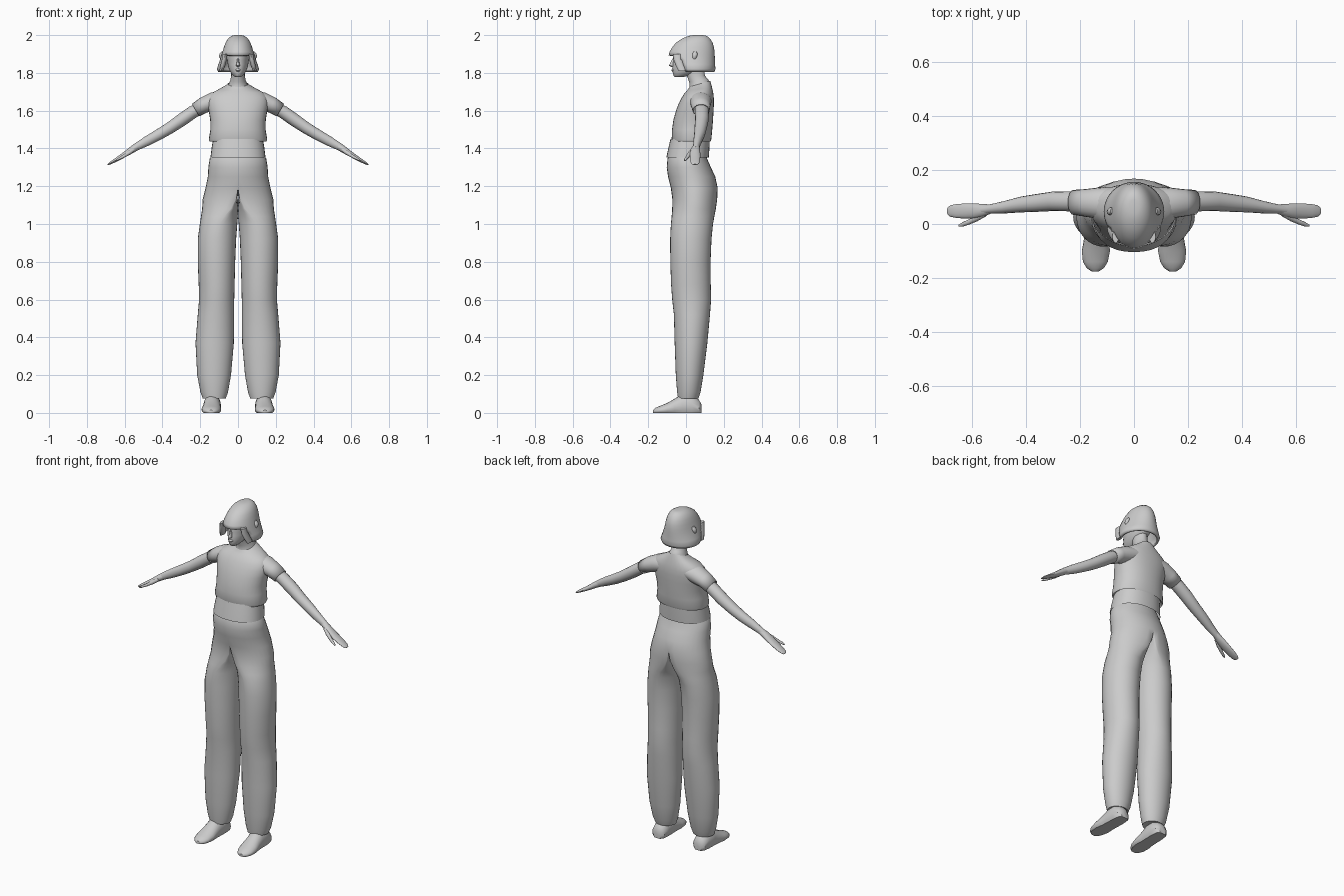
import bpy, bmesh, math
from mathutils import Vector

grey = bpy.data.materials.new("plain grey")
grey.diffuse_color = (0.6, 0.6, 0.6, 1)


def loft(name, rings, caps=(True, True), mirror=False, flip=False, drop=None, thick=0, angle=50):
    """Skin a list of equal point rings; drop(centre) removes unwanted faces."""
    bm = bmesh.new()
    rows = [[bm.verts.new(p) for p in r] for r in rings]
    n = len(rows[0])
    for a, b in zip(rows, rows[1:]):
        for i in range(n):
            j = (i + 1) % n
            bm.faces.new((a[i], a[j], b[j], b[i]))
    if caps[0]:
        bm.faces.new(rows[0])
    if caps[1]:
        bm.faces.new(rows[-1])
    bmesh.ops.recalc_face_normals(bm, faces=bm.faces)
    if flip:
        bmesh.ops.reverse_faces(bm, faces=bm.faces)
    if drop:
        gone = [f for f in bm.faces if drop(f.calc_center_median())]
        bmesh.ops.delete(bm, geom=gone, context='FACES')
    me = bpy.data.meshes.new(name)
    bm.to_mesh(me)
    bm.free()
    me.polygons.foreach_set("use_smooth", [True] * len(me.polygons))
    me.set_sharp_from_angle(angle=math.radians(angle))
    me.materials.append(grey)
    ob = bpy.data.objects.new(name, me)
    bpy.context.collection.objects.link(ob)
    if thick:
        s = ob.modifiers.new("thickness", 'SOLIDIFY')
        s.thickness, s.offset = thick, -1
    if mirror:
        m = ob.modifiers.new("mirror", 'MIRROR')
        m.use_clip, m.merge_threshold = True, 0.0005
    return ob


def angles(n):
    return [2 * math.pi * i / n for i in range(n)]


def level(z, rx, front, back, tilt=0, n=32, cx=0, power=1.0):
    """Horizontal oval; power below 1 makes it boxier."""
    cy, ry = (front + back) / 2, (back - front) / 2
    sp = lambda v: math.copysign(abs(v) ** power, v)
    return [(cx + rx * sp(math.cos(a)), cy + ry * sp(math.sin(a)),
             z + tilt * math.sin(a)) for a in angles(n)]


def limb(points, n=16):
    """Ovals square to a path; each point is x, y, z, half height, half depth."""
    out = []
    for i, (x, y, z, rv, ry) in enumerate(points):
        p, q = points[max(i - 1, 0)], points[min(i + 1, len(points) - 1)]
        t = Vector((q[0] - p[0], 0, q[2] - p[2])).normalized()
        v = Vector((-t.z, 0, t.x))
        out.append([Vector((x, y, z)) + v * rv * math.sin(a)
                    + Vector((0, ry * math.cos(a), 0)) for a in angles(n)])
    return out


# Trousers: half-hip sections blending into a full leg tube, mirrored
# z, inner x, outer x, front y, back y, leg blend
trouser_rows = [
    (1.375, 0, .130, -.085, .105, 0), (1.345, 0, .150, -.098, .112, 0),
    (1.30, 0, .157, -.102, .132, 0), (1.25, 0, .160, -.095, .155, 0),
    (1.19, 0, .172, -.080, .168, 0), (1.13, 0, .187, -.072, .165, .12),
    (1.08, 0, .190, -.073, .158, .4), (1.04, 0, .196, -.076, .150, .75),
    (1.00, .004, .202, -.080, .143, .95), (.92, .010, .213, -.084, .135, 1),
    (.80, .015, .213, -.083, .130, 1), (.68, .018, .208, -.079, .131, 1),
    (.60, .020, .206, -.073, .133, 1), (.52, .021, .213, -.064, .127, 1),
    (.37, .022, .225, -.060, .113, 1), (.20, .037, .216, -.054, .092, 1),
    (.11, .053, .199, -.047, .077, 1), (.075, .065, .186, -.042, .065, 1),
    (.08, .085, .170, -.025, .050, 1)]
rings = []
for z, inner, outer, f, b, w in trouser_rows:
    cx, rx, cy, ry = (inner + outer) / 2, (outer - inner) / 2, (f + b) / 2, (b - f) / 2
    rings.append([(w * (cx + rx * math.cos(a)) + (1 - w) * outer * max(math.cos(a), 0),
                   cy + ry * math.sin(a), z) for a in angles(32)])
loft("trousers", rings, caps=(False, True), mirror=True,
     drop=lambda c: c.x < .0008 and c.z > 1.03, angle=70)

# Shoes: sections along y with a flat sole
# y, centre x, half width, height
shoe_rows = [(.082, .135, .022, .045), (.068, .135, .040, .070), (.03, .136, .046, .10),
             (-.02, .137, .046, .10), (-.06, .139, .047, .075), (-.10, .141, .052, .052),
             (-.14, .143, .046, .036), (-.163, .143, .032, .026), (-.175, .143, .014, .015)]
loft("shoe", [[(cx + rx * math.cos(a), y, max(0, h * (.35 + .65 * math.sin(a))))
               for a in angles(20)] for y, cx, rx, h in shoe_rows], mirror=True, angle=40)

# Waist band
loft("waist_band", [level(1.352, .146, -.104, .121, power=.9),
                    level(1.40, .140, -.094, .124, power=.9),
                    level(1.45, .132, -.082, .126, power=.9)], caps=(False, False), flip=True)

# Cropped shirt body
shirt_rows = [(1.45, .135, -.060, .122), (1.436, .150, -.072, .130), (1.447, .155, -.076, .134),
              (1.50, .146, -.074, .139), (1.55, .147, -.067, .143), (1.60, .155, -.053, .146),
              (1.64, .162, -.038, .148), (1.67, .158, -.022, .147), (1.695, .138, -.006, .144),
              (1.715, .098, .006, .138, .008), (1.732, .066, .014, .132, .014),
              (1.742, .052, .019, .128, .016)]
loft("shirt", [level(*r, power=.92) for r in shirt_rows], caps=(False, False), angle=65)

# Short sleeves, with the cuff turned inward
loft("sleeve", limb([(.08, .075, 1.660, .045, .062), (.13, .077, 1.648, .050, .058),
                     (.18, .078, 1.630, .043, .051), (.225, .080, 1.603, .038, .046),
                     (.222, .080, 1.605, .030, .038)][:4]
                    , n=20), caps=(True, False), mirror=True, thick=.006)

# Arms and flat hands
loft("arm", limb([(.17, .083, 1.630, .030, .036), (.24, .084, 1.592, .034, .037),
                  (.30, .084, 1.550, .034, .036), (.36, .078, 1.509, .031, .033),
                  (.42, .072, 1.473, .029, .029), (.48, .062, 1.440, .026, .023),
                  (.535, .055, 1.410, .020, .017), (.56, .051, 1.394, .018, .019)]), mirror=True)
loft("hand", limb([(.53, .055, 1.412, .018, .017), (.56, .050, 1.394, .018, .024),
                   (.59, .048, 1.374, .015, .028), (.62, .048, 1.355, .012, .028),
                   (.655, .048, 1.334, .009, .026), (.68, .048, 1.320, .006, .021),
                   (.69, .048, 1.314, .003, .012)]), mirror=True)
loft("thumb", limb([(.55, .037, 1.396, .011, .010), (.58, .022, 1.375, .011, .012),
                    (.61, .008, 1.356, .008, .010), (.635, -.002, 1.343, .006, .008),
                    (.648, -.006, 1.335, .003, .004)], n=10), mirror=True)

# Neck and head
loft("neck", [level(1.70, .062, .010, .135), level(1.735, .052, .020, .130, .012),
              level(1.76, .041, .017, .115, .008), level(1.785, .036, .004, .100),
              level(1.83, .036, -.010, .095)])
head_rows = [(1.777, .012, -.058, -.020), (1.784, .024, -.065, .012), (1.80, .038, -.070, .055),
             (1.82, .048, -.072, .090), (1.845, .054, -.071, .115), (1.865, .057, -.067, .125),
             (1.89, .060, -.070, .130), (1.93, .058, -.055, .128), (1.965, .035, -.020, .10)]
loft("head", [level(*r) for r in head_rows])
loft("nose", [level(1.832, .006, -.080, -.055, n=10), level(1.838, .011, -.092, -.055, n=10),
              level(1.847, .008, -.087, -.055, n=10), level(1.875, .004, -.073, -.055, n=10)])
loft("lips", [level(1.808, .008, -.073, -.055, n=12), level(1.813, .014, -.078, -.055, n=12),
              level(1.818, .014, -.075, -.055, n=12), level(1.823, .006, -.074, -.055, n=12)])
loft("ear", [level(1.872, .005, .036, .050, n=12, cx=.088), level(1.885, .012, .033, .058, n=12, cx=.089),
             level(1.90, .013, .033, .062, n=12, cx=.085), level(1.912, .006, .040, .056, n=12, cx=.082)],
     mirror=True)

# Bobbed hair: a bell shape cut open around the face, leaving the fringe
hair_rows = [(2.0, .018, .040, .090), (1.996, .034, .015, .110), (1.982, .053, -.020, .127),
             (1.96, .066, -.053, .141), (1.935, .075, -.073, .148), (1.912, .082, -.087, .151),
             (1.893, .088, -.092, .152), (1.87, .095, -.088, .153), (1.845, .104, -.078, .154),
             (1.82, .112, -.066, .156), (1.806, .106, -.060, .150)]
loft("hair", [level(*r, n=40) for r in hair_rows], caps=(True, False), thick=.012,
     drop=lambda c: c.z < 1.892 and c.y < -.042 + (1.892 - c.z) * .5)

# Hair locks beside the cheeks
loft("side_lock", [level(1.90, .012, -.070, -.025, n=12, cx=.068),
                   level(1.87, .013, -.066, -.020, n=12, cx=.073),
                   level(1.84, .013, -.055, -.008, n=12, cx=.080),
                   level(1.81, .010, -.040, .005, n=12, cx=.089)], mirror=True)
